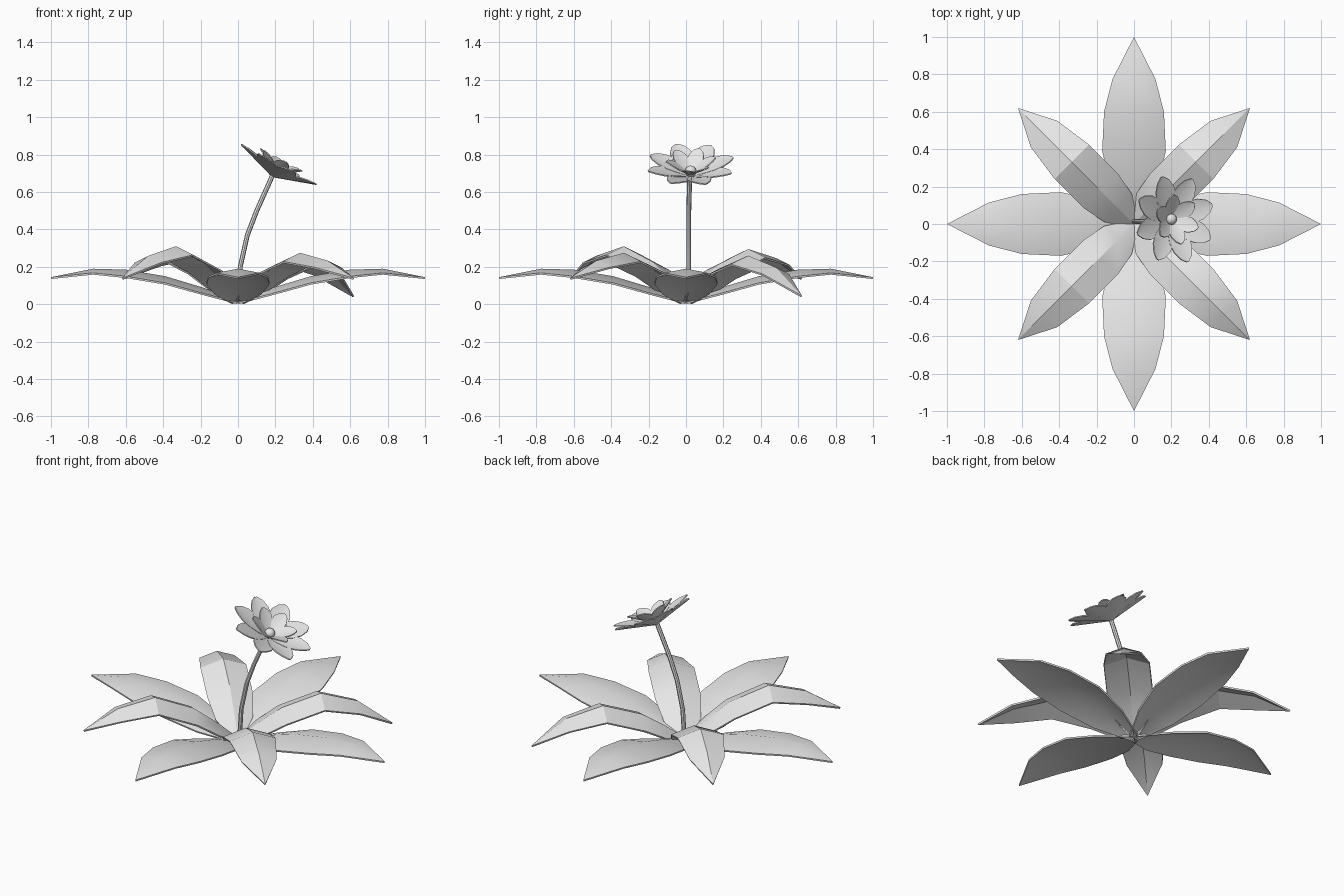
import bpy, bmesh
from math import radians
from mathutils import Matrix, Vector

cube = bpy.data.objects.get("Cube")
if cube:
    bpy.data.objects.remove(cube, do_unlink=True)

grey = bpy.data.materials.new("pale grey")
grey.use_nodes = True
grey.diffuse_color = (0.8, 0.8, 0.8, 1)
grey.node_tree.nodes["Principled BSDF"].inputs["Base Color"].default_value = (0.8, 0.8, 0.8, 1)


def finish(obj, angle=30):
    """Smooth shade with sharp rims and apply the shared colour."""
    obj.data.materials.clear()
    obj.data.materials.append(grey)
    bpy.ops.object.select_all(action='DESELECT')
    obj.select_set(True)
    bpy.context.view_layer.objects.active = obj
    for mod in list(obj.modifiers):
        bpy.ops.object.modifier_apply(modifier=mod.name)
    bpy.ops.object.shade_smooth_by_angle(angle=radians(angle))


def blade(name, rows, matrix, thickness):
    """Blade along +x; each row is (distance, half width, spine z, edge z)."""
    bm = bmesh.new()
    grid = []
    for r, w, spine, edge in rows:
        pts = ((r, -w, edge), (r, 0, spine), (r, w, edge))
        grid.append([bm.verts.new(matrix @ Vector(p)) for p in pts])
    for a, b in zip(grid, grid[1:]):
        for j in range(2):
            bm.faces.new((a[j], b[j], b[j + 1], a[j + 1]))
    bmesh.ops.remove_doubles(bm, verts=bm.verts, dist=0.0001)
    mesh = bpy.data.meshes.new(name)
    bm.to_mesh(mesh)
    bm.free()
    obj = bpy.data.objects.new(name, mesh)
    bpy.context.collection.objects.link(obj)
    solid = obj.modifiers.new("thickness", 'SOLIDIFY')
    solid.thickness = thickness
    solid.offset = -1
    finish(obj)


def turn(degrees, axis):
    return Matrix.Rotation(radians(degrees), 4, axis)


# Long low leaves along the axes
long_rows = [(0, .035, .02, .01), (.19, .125, .09, .06), (.39, .17, .15, .115),
             (.6, .16, .185, .15), (.775, .115, .19, .168), (1, 0, .145, .145)]
for i, side in enumerate(("left", "back", "right", "front")):
    blade("long_leaf_" + side, long_rows, turn(90 * i, 'Z'), 0.01)

# Arched leaves on the diagonals, each with its own peak and tip height
widths = [(0, .025, .05), (.12, .105, .4), (.25, .13, .72),
          (.47, .13, 1), (.68, .1, .88)]
arches = [("back_left", 45, .25, .045), ("back_right", 135, .285, .14),
          ("front_right", 225, .30, .14), ("front_left", 315, .265, .14)]
for side, angle, peak, tip in arches:
    rows = []
    for r, w, rise in widths:
        spine = peak * rise + .01
        if r > .5:
            spine = peak + (tip - peak) * .26
        rows.append((r, w, spine, max(.015, spine - w * .35)))
    rows.append((.877, 0, tip, tip))
    blade("arched_leaf_" + side, rows, turn(angle, 'Z'), 0.01)

# Curved stem
curve = bpy.data.curves.new("stem", 'CURVE')
curve.dimensions = '3D'
curve.bevel_depth = 0.013
curve.bevel_resolution = 2
curve.use_fill_caps = True
path = [(0, .015, .02), (.012, .015, .2), (.05, .015, .37),
        (.1, .015, .5), (.185, .02, .69)]
spline = curve.splines.new('POLY')
spline.points.add(len(path) - 1)
for point, co in zip(spline.points, path):
    point.co = (*co, 1)
stem = bpy.data.objects.new("stem", curve)
bpy.context.collection.objects.link(stem)
bpy.ops.object.select_all(action='DESELECT')
stem.select_set(True)
bpy.context.view_layer.objects.active = stem
bpy.ops.object.convert(target='MESH')
finish(bpy.context.object, 40)

# Tilted flower with two rings of cupped petals
flower = Matrix.Translation((.185, .025, .685)) @ turn(28, 'Y')
outline = [(.04, .15), (.25, .62), (.5, 1), (.72, .95), (.9, .6), (1, .12)]


def petal_ring(name, count, start, length, width, cup, lift):
    rows = [(t * length, w * width, 0, w * width * .2) for t, w in outline]
    for i in range(count):
        place = (flower @ Matrix.Translation((0, 0, lift))
                 @ turn(start + 360 * i / count, 'Z') @ turn(-cup, 'Y'))
        blade(f"{name}_{i + 1}", rows, place, 0.006)


petal_ring("outer_petal", 8, 19, .25, .06, 17, 0)
petal_ring("inner_petal", 6, 40, .16, .043, 34, .012)

# Flower centre
bpy.ops.mesh.primitive_uv_sphere_add(segments=16, ring_count=8, radius=.03,
                                     location=flower @ Vector((0, 0, .03)))
heart = bpy.context.object
heart.name = "flower_centre"
finish(heart)
